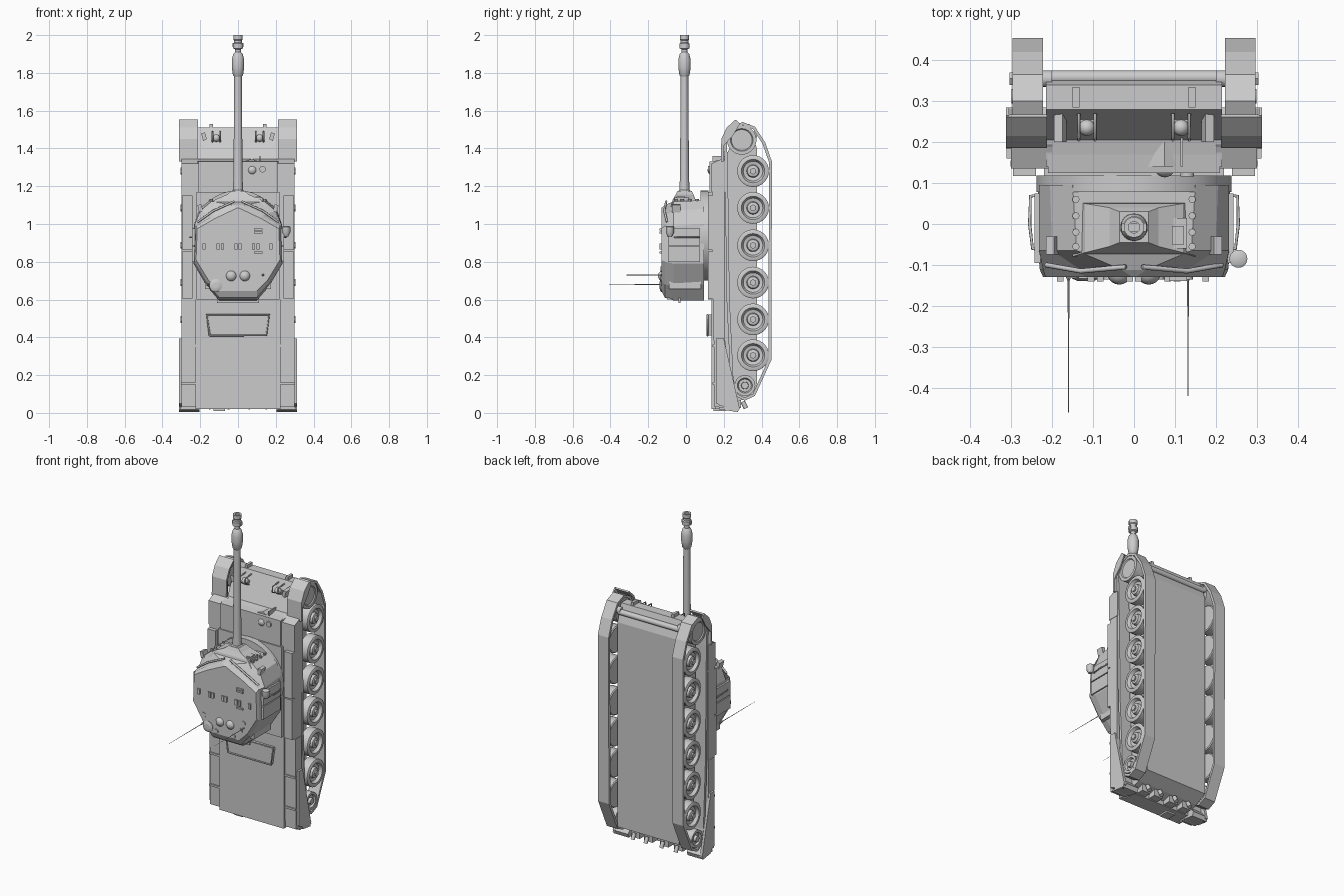
import bpy, bmesh
from math import sin, cos, pi, radians
from mathutils import Vector, Matrix


def finish(name, bm, smooth=False):
    bmesh.ops.recalc_face_normals(bm, faces=bm.faces)
    me = bpy.data.meshes.new(name)
    bm.to_mesh(me)
    bm.free()
    ob = bpy.data.objects.new(name, me)
    bpy.context.collection.objects.link(ob)
    if smooth:
        bpy.ops.object.select_all(action='DESELECT')
        ob.select_set(True)
        bpy.context.view_layer.objects.active = ob
        bpy.ops.object.shade_smooth_by_angle(angle=radians(35))
    return ob


def loft(name, rings, caps=True, smooth=False, closed=False):
    bm = bmesh.new()
    vs = [[bm.verts.new(p) for p in r] for r in rings]
    n = len(vs[0])
    pairs = list(zip(vs, vs[1:])) + ([(vs[-1], vs[0])] if closed else [])
    for a, b in pairs:
        for i in range(n):
            j = (i + 1) % n
            bm.faces.new((a[i], a[j], b[j], b[i]))
    if caps and not closed:
        bm.faces.new(vs[0])
        bm.faces.new(vs[-1])
    return finish(name, bm, smooth)


def side_prism(name, pts, x0, x1, smooth=False):
    """(y, z) outline extruded along x"""
    return loft(name, [[(x, y, z) for y, z in pts] for x in (x0, x1)], smooth=smooth)


def plan_prism(name, pts, y0, y1):
    """(x, z) outline extruded along y"""
    return loft(name, [[(x, y, z) for x, z in pts] for y in (y0, y1)])


def box(name, x, y, z):
    return plan_prism(name, [(x[0], z[0]), (x[1], z[0]), (x[1], z[1]), (x[0], z[1])], *y)


def lathe(name, prof, c, axis, n=24):
    """(radius, height) profile turned around an axis through c"""
    q = Vector((0, 0, 1)).rotation_difference(Vector(axis))
    rings = [[Vector(c) + q @ Vector((r * cos(2 * pi * i / n), r * sin(2 * pi * i / n), h))
              for i in range(n)] for r, h in prof]
    return loft(name, rings, smooth=n > 8)


def cyl(name, p, axis, r, h, n=16):
    return lathe(name, [(r, 0), (r, h)], p, axis, n)


def ball(name, c, r):
    bm = bmesh.new()
    bmesh.ops.create_uvsphere(bm, u_segments=20, v_segments=12, radius=r,
                              matrix=Matrix.Translation(c))
    return finish(name, bm, True)


def tube(name, pts, r):
    cu = bpy.data.curves.new(name, 'CURVE')
    cu.dimensions = '3D'
    cu.bevel_depth, cu.bevel_resolution, cu.use_fill_caps = r, 2, True
    sp = cu.splines.new('POLY')
    sp.points.add(len(pts) - 1)
    for p, co in zip(sp.points, pts):
        p.co = (*co, 1)
    ob = bpy.data.objects.new(name, cu)
    bpy.context.collection.objects.link(ob)
    return ob


def mirrored(half):
    return half + [(-x, z) for x, z in reversed(half)]


# Hull between the tracks
side_prism("hull", [(.14, .04), (.14, 1.33), (.205, 1.345), (.28, 1.51), (.34, 1.51),
                    (.375, 1.40), (.375, .11), (.30, .07), (.22, .04)], -.215, .215)
side_prism("upper_hull_front", [(.125, 1.17), (.125, 1.33), (.19, 1.34), (.21, 1.17)], -.21, .21)
box("mid_deck", (-.22, .22), (.117, .16), (.60, 1.17))
box("engine_deck", (-.225, .225), (.135, .16), (.02, .6))
box("rear_deck_plate", (-.20, .20), (.14, .24), (.02, .10))
lathe("nose_tube", [(.017, -.215), (.017, .215)], (0, .358, 1.46), (1, 0, 0), 16)

# Engine deck grille with raised frame
plan_prism("grille", [(-.15, .41), (.15, .41), (.165, .52), (-.165, .52)], .118, .136)
tube("grille_frame", [(x, .114, z) for x, z in
                      [(-.15, .41), (.15, .41), (.165, .52), (-.165, .52), (-.15, .41)]], .005)

# Rear plate details
for i, x in enumerate((-.15, -.05, .06, .15)):
    box("rear_box", (x - .03, x + .03), (.24, .29), (.025, .09))
    cyl("rear_lug", (x, .30, .06), (0, .5, -1), .012, .04)
box("rear_step", (-.13, -.07), (.145, .21), (.01, .05))

# Track outline (y, z), slightly inset to make the band
path = [(.452, .28), (.455, 1.33), (.42, 1.43), (.365, 1.515), (.30, 1.54), (.235, 1.51),
        (.20, 1.44), (.205, 1.33), (.215, .60), (.235, .18), (.26, .09), (.31, .065), (.365, .09)]


def inset(pts, d):
    out = []
    for i, p in enumerate(pts):
        a, b, c = (Vector(q) for q in (pts[i - 1], p, pts[(i + 1) % len(pts)]))
        n = (b - a).orthogonal().normalized() + (c - b).orthogonal().normalized()
        n.normalize()
        out.append(tuple(b + n * d))
    return out


inner = inset(path, .016)
if max(p[0] for p in inner) > .455:
    inner = inset(path, -.016)

for s in (-1, 1):
    X = lambda a: s * a
    loft("track", [[(X(x), y, z) for y, z in pts] for x, pts in
                   ((.222, path), (.297, path), (.297, inner), (.222, inner))], closed=True)
    # Road wheels: rim, dish and hub
    for z in (1.28, 1.085, .887, .69, .495, .305):
        lathe("road_wheel", [(.078, -.065), (.084, -.06), (.084, -.004), (.078, 0), (.062, 0),
                             (.052, -.018), (.034, -.022), (.03, -.006), (.02, -.002)],
              (X(.297), .355, z), (s, 0, 0), 28)
        cyl("wheel_hub", (X(.292), .355, z), (s, 0, 0), .018, .012, 6)
    lathe("sprocket", [(.055, -.06), (.055, 0), (.04, 0), (.034, -.012), (.02, -.012), (.018, .004)],
          (X(.295), .312, .145), (s, 0, 0), 20)
    lathe("idler", [(.078, -.065), (.078, 0), (.06, 0), (.055, -.006)],
          (X(.294), .295, 1.445), (s, 0, 0), 28)

    # Fenders and side skirts
    side_prism("fender", [(.14, .6), (.14, 1.17), (.19, 1.33), (.205, 1.33), (.205, .6)], X(.215), X(.298))
    side_prism("front_fender_side", [(.135, 1.17), (.135, 1.32), (.19, 1.345), (.21, 1.33), (.21, 1.17)], X(.2), X(.30))
    side_prism("front_mudguard", [(.185, 1.33), (.187, 1.45), (.215, 1.51), (.262, 1.553),
                                  (.268, 1.546), (.225, 1.50), (.20, 1.44), (.20, 1.33)], X(.212), X(.313))
    side_prism("mudguard_cheek", [(.187, 1.40), (.187, 1.45), (.215, 1.51), (.265, 1.553), (.285, 1.53),
                                  (.25, 1.47)], X(.305), X(.313))
    side_prism("rear_fender", [(.15, .03), (.145, .6), (.205, .6), (.205, .40), (.25, .03)], X(.22), X(.30))
    side_prism("rear_skirt", [(.16, .05), (.16, .395), (.20, .395), (.285, .02), (.26, .005)], X(.295), X(.312))
    side_prism("rear_flap", [(.19, .09), (.20, .015), (.275, .005), (.285, .03), (.22, .1)], X(.205), X(.312))
    for k in range(4):
        box("flap_rib", sorted((X(.21), X(.308))), (.175, .20), (.018 + k * .021, .03 + k * .021))
    # Long stowage boxes beside the turret
    for z0, z1 in ((.605, .855), (.862, 1.15)):
        plan_prism("side_box", [(X(.24), z0), (X(.296), z0), (X(.296), z1), (X(.24), z1)], .117, .185)
    for z in (.15, .35):
        box("fender_strap", sorted((X(.225), X(.302))), (.14, .155), (z, z + .012))

    # Towing hooks, lamp guards and lugs on the nose
    box("lamp_base", sorted((X(.095), X(.135))), (.235, .26), (1.44, 1.455))
    ball("headlamp", (X(.115), .235, 1.455), .02)
    for dx in (-.02, .02):
        tube("lamp_guard", [(X(.115 + dx), .255, 1.43), (X(.115 + dx), .205, 1.45),
                            (X(.115 + dx), .21, 1.485), (X(.115 + dx), .27, 1.49)], .004)
    box("tow_lug", sorted((X(.133), X(.15))), (.285, .335), (1.50, 1.53))
    plan_prism("nose_bracket", [(X(.165), 1.45), (X(.185), 1.44), (X(.195), 1.48), (X(.175), 1.485)], .2, .27)
    cyl("nose_pivot", (X(.20), .355, 1.47), (s, 0, 0), .02, .03)

# Glacis fittings
ball("driver_periscope", (.075, .14, 1.285), .026)
cyl("glacis_cap", (.13, .13, 1.29), (0, -1, 0), .017, .014)
plan_prism("splash_plate", [(.01, 1.325), (.12, 1.325), (.075, 1.345)], .14, .2)
box("glacis_rib", (.113, .12), (.14, .21), (1.33, 1.36))

# Turret ring
cyl("turret_ring", (0, .118, .94), (0, -1, 0), .238, .04, 40)
# Turret: lofted from wide base to pointed roof
base = mirrored([(.15, 1.125), (.205, 1.08), (.232, 1.0), (.235, .79), (.165, .68), (.10, .595)])
waist = mirrored([(.14, 1.12), (.20, 1.07), (.232, .99), (.235, .79), (.165, .67), (.10, .595)])
brow = mirrored([(.03, 1.10), (.13, 1.045), (.222, .99), (.23, .80), (.16, .68), (.10, .61)])
roof = mirrored([(.004, 1.085), (.12, 1.03), (.216, .975), (.222, .81), (.155, .70), (.10, .645)])
loft("turret", [[(x, y, z) for x, z in r] for y, r in
                ((.095, base), (-.065, waist), (-.112, brow), (-.13, roof))])
box("turret_bin", (-.105, .105), (-.10, .09), (.60, .655))
box("bin_lid", (-.11, .11), (-.04, -.03), (.582, .61))
for s in (-1, 1):
    # Cheek armour tiles and bolts
    for z0, z1 in ((.80, .88), (.886, .975)):
        box("cheek_tile", sorted((s * .228, s * .243)), (-.095, .075), (z0, z1))
    for y in (-.055, -.02, .02, .06):
        cyl("cheek_bolt", (s * .142, y, 1.12), (0, 0, 1), .009, .012, 8)
    # Side handrails
    tube("handrail", [(s * .23, .07, .93), (s * .253, .068, .93), (s * .255, .0, .93),
                      (s * .248, -.06, .93), (s * .23, -.063, .93)], .004)
    plan_prism("lifting_eye", [(s * .185, 1.07), (s * .205, 1.06), (s * .215, 1.10), (s * .195, 1.105)], -.075, -.03)
    tube("brow_rail", [(s * .02, -.105, 1.12), (s * .13, -.115, 1.07), (s * .215, -.10, 1.01)], .006)
    # Roof domes
    ball("roof_dome", (s * .036, -.118, .725), .03)
    box("bustle_clip", sorted((s * .15, s * .175)), (-.09, .08), (.655, .72))

# Mantlet and gun
loft("mantlet", [[(x, y, z) for x, y in ((-a, b), (a, b), (a, c), (-a, c))] for z, a, b, c in
                 ((1.09, .15, -.08, .055), (1.13, .12, -.07, .05), (1.155, .06, -.055, .04),
                  (1.175, .035, -.045, .03))])
lathe("gun_barrel", [(.04, 1.12), (.04, 1.17), (.027, 1.18), (.024, 1.25), (.020, 1.78), (.027, 1.79),
                     (.033, 1.83), (.033, 1.87), (.025, 1.90), (.016, 1.91), (.016, 1.925),
                     (.027, 1.93), (.027, 1.955), (.021, 1.96), (.021, 1.972), (.025, 1.977),
                     (.025, 2.0), (.014, 2.0), (.014, 1.95)], (0, -.008, 0), (0, 0, 1), 24)
for z in (1.845, 1.945):
    box("muzzle_port", (-.03, .03), (-.018, .002), (z - .008, z + .012))
box("sight_housing", (.085, .13), (-.06, .015), (1.10, 1.14))
box("sight_window", (.093, .122), (-.05, -.005), (1.13, 1.146))

# Roof periscopes, hatches and fittings
for x in (-.18, -.105, -.082, -.01, .01, .082, .105, .175):
    box("periscope", (x - .008, x + .008), (-.14, -.125), (.865, .898))
for z in (.845, .95, .965):
    box("roof_block", (.085, .13), (-.139, -.125), (z, z + .01))
lathe("roof_hatch", [(.034, 0), (.034, .018), (.02, .024), (.012, .024)], (-.118, -.115, .675), (0, -1, 0))
cyl("hatch_knob", (-.15, -.11, .74), (0, -1, 0), .016, .022)
for x, z in ((.11, .71), (.13, .76), (.06, .66), (-.06, .66)):
    cyl("roof_cap", (x, -.12, z), (0, -1, 0), .014, .016)
# Side lamp
lathe("side_lamp", [(.012, -.02), (.022, 0), (.022, .03), (.016, .034)], (.255, -.085, .955), (0, 0, 1))
tube("lamp_arm", [(.22, -.075, .965), (.258, -.085, .965)], .007)

# Whip antennas
for x, z, tip in ((-.16, .68, -.46), (.132, .73, -.42)):
    lathe("antenna", [(.008, 0), (.006, .04), (.0022, .05), (.0008, -tip - .09)], (x, -.09, z), (0, -1, 0), 8)
